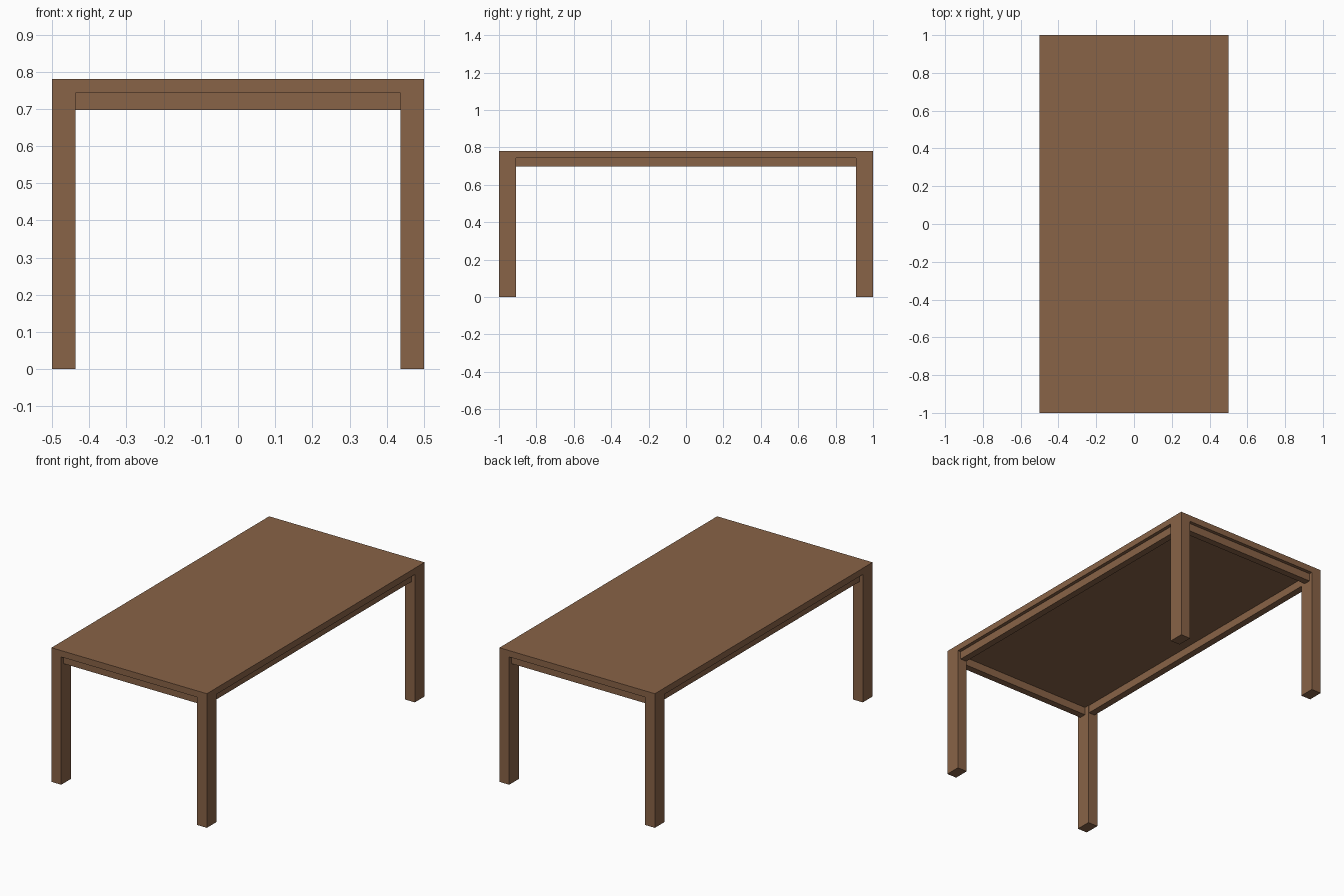
import bpy

if "Cube" in bpy.data.objects:
    bpy.data.objects.remove(bpy.data.objects["Cube"])

# One wood colour for the whole table
wood = bpy.data.materials.new("brown_wood")
wood.diffuse_color = (0.25, 0.125, 0.063, 1)
wood.use_nodes = True
wood.node_tree.nodes["Principled BSDF"].inputs["Base Color"].default_value = wood.diffuse_color


def box(name, x, y, z):
    """Box from (min, max) ranges on each axis."""
    v = [(a, b, c) for a in x for b in y for c in z]
    f = [(0, 1, 3, 2), (4, 6, 7, 5), (0, 4, 5, 1),
         (2, 3, 7, 6), (0, 2, 6, 4), (1, 5, 7, 3)]
    me = bpy.data.meshes.new(name)
    me.from_pydata(v, [], f)
    me.materials.append(wood)
    ob = bpy.data.objects.new(name, me)
    bpy.context.collection.objects.link(ob)
    return ob


W, L, H = 0.5, 1.0, 0.78       # half width, half length, height
UNDER, LOW = 0.743, 0.697      # underside of top, bottom of apron
LX, LY = 0.063, 0.09           # leg section
INSET, THICK = 0.02, 0.04      # apron setback and thickness

# Table top
box("table_top", (-W, W), (-L, L), (UNDER, H))

# Legs and aprons, flush legs at the corners
for s, xs, ys in ((-1, "left", "front"), (1, "right", "back")):
    for t, end in ((-1, "front"), (1, "back")):
        box(f"{end}_{xs}_leg", sorted((s * W, s * (W - LX))),
            sorted((t * L, t * (L - LY))), (0, UNDER))
    box(f"{xs}_apron", sorted((s * (W - INSET), s * (W - INSET - THICK))),
        (-L + LY, L - LY), (LOW, UNDER))
    box(f"{ys}_apron", (-W + LX, W - LX),
        sorted((s * (L - INSET), s * (L - INSET - THICK))), (LOW, UNDER))
